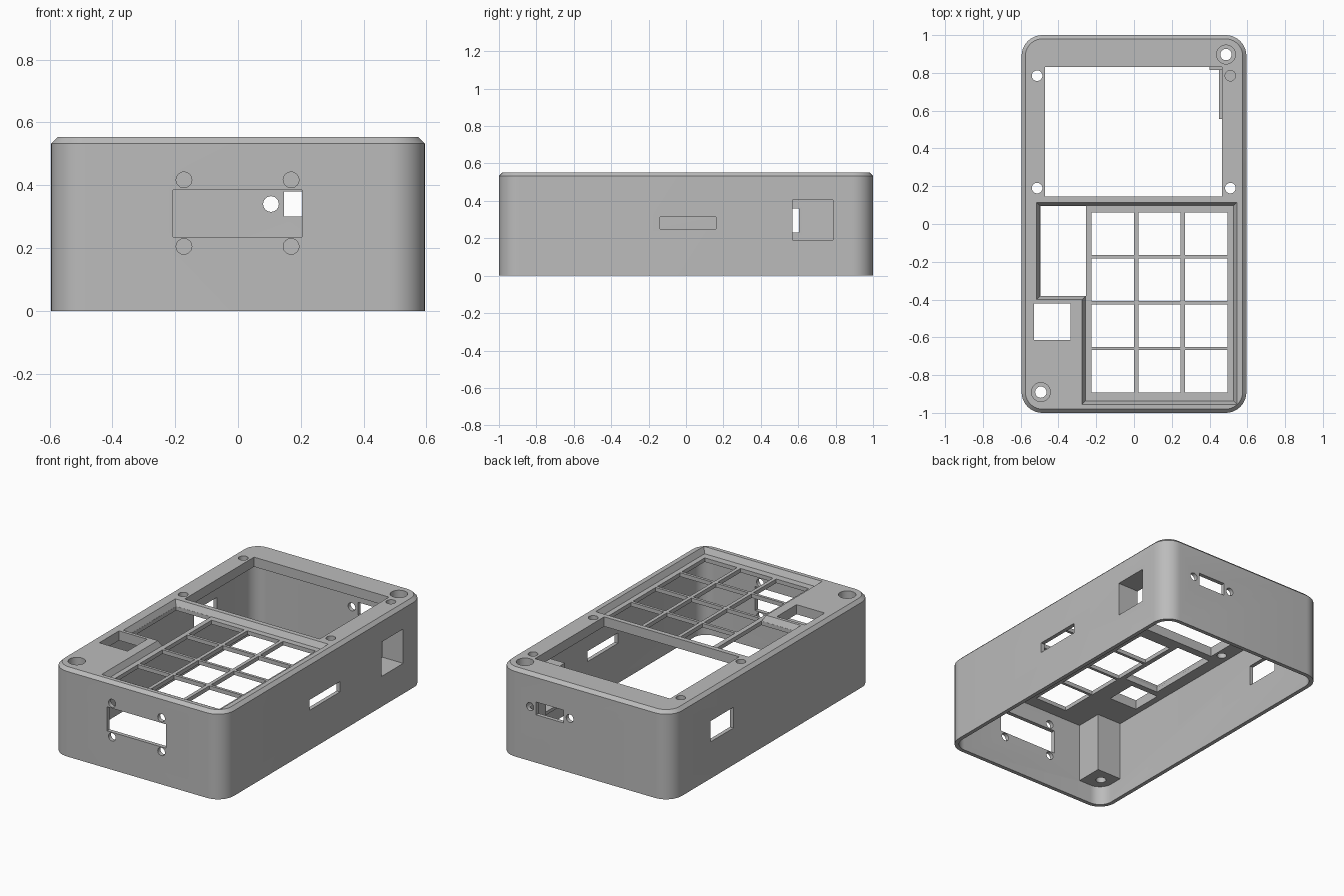
import bpy
import bmesh
from math import cos, sin, pi, radians

cube = bpy.data.objects.get("Cube")
if cube:
    bpy.data.objects.remove(cube, do_unlink=True)

HALF_X, HALF_Y, TOP = 0.595, 1.0, 0.553
WALL, PLATE, CHAMFER, RADIUS = 0.025, 0.06, 0.02, 0.11
UNDER = TOP - PLATE
FLOOR = TOP - 0.035

grey = bpy.data.materials.new("Plain grey plastic")
grey.use_nodes = True
grey.diffuse_color = (0.5, 0.5, 0.5, 1)
grey.node_tree.nodes["Principled BSDF"].inputs["Base Color"].default_value = (0.5, 0.5, 0.5, 1)


def loft(name, rings):
    """Closed solid through matching rings of 3D points."""
    bm = bmesh.new()
    loops = [[bm.verts.new(p) for p in ring] for ring in rings]
    n = len(loops[0])
    for a, b in zip(loops, loops[1:]):
        for i in range(n):
            j = (i + 1) % n
            bm.faces.new((a[i], a[j], b[j], b[i]))
    bm.faces.new(loops[0][::-1])
    bm.faces.new(loops[-1])
    bmesh.ops.recalc_face_normals(bm, faces=bm.faces)
    mesh = bpy.data.meshes.new(name)
    bm.to_mesh(mesh)
    bm.free()
    mesh.materials.append(grey)
    obj = bpy.data.objects.new(name, mesh)
    bpy.context.collection.objects.link(obj)
    return obj


def rounded_ring(inset, z, steps=10):
    r = RADIUS - inset
    cx, cy = HALF_X - RADIUS, HALF_Y - RADIUS
    ring = []
    for q, (sx, sy) in enumerate([(1, 1), (-1, 1), (-1, -1), (1, -1)]):
        for k in range(steps + 1):
            a = (q + k / steps) * pi / 2
            ring.append((sx * cx + r * cos(a), sy * cy + r * sin(a), z))
    return ring


def box(x0, x1, y0, y1, z0, z1):
    base = [(x0, y0), (x1, y0), (x1, y1), (x0, y1)]
    return loft("box_tool", [[(x, y, z) for x, y in base] for z in (z0, z1)])


def rod(x, y, z0, z1, r, n=32):
    angles = [2 * pi * k / n for k in range(n)]
    return loft("round_tool", [[(x + r * cos(a), y + r * sin(a), z) for a in angles]
                               for z in (z0, z1)])


def wall_rod(x, z, y0, y1, r, n=24):
    angles = [2 * pi * k / n for k in range(n)]
    return loft("round_tool", [[(x + r * cos(a), y, z + r * sin(a)) for a in angles]
                               for y in (y0, y1)])


def cut(target, tool):
    """Subtract the tool from the target and discard it."""
    mod = target.modifiers.new("cut", 'BOOLEAN')
    mod.operation = 'DIFFERENCE'
    mod.solver = 'EXACT'
    mod.object = tool
    bpy.ops.object.select_all(action='DESELECT')
    bpy.context.view_layer.objects.active = target
    target.select_set(True)
    bpy.ops.object.modifier_apply(modifier=mod.name)
    bpy.data.objects.remove(tool, do_unlink=True)


# Chamfered outer body
case = loft("enclosure_shell", [rounded_ring(0, 0), rounded_ring(0, TOP - CHAMFER),
                                rounded_ring(CHAMFER, TOP)])

# Inner cavity, leaving two screw posts and the side port block standing
cavity = loft("cavity_tool", [rounded_ring(WALL, -0.05), rounded_ring(WALL, UNDER)])
cut(cavity, box(0.40, 0.8, 0.815, 1.2, 0.12, 0.7))
cut(cavity, box(-0.8, -0.40, -1.2, -0.805, 0.12, 0.7))
cut(cavity, box(0.45, 0.8, 0.555, 0.83, 0.17, 0.425))
cut(case, cavity)


# Sunken L-shaped keypad bed with sloping sides
def bed_ring(inset, z):
    d = inset
    return [(x, y, z) for x, y in [
        (-0.515 + d, 0.115 - d), (-0.515 + d, -0.40 + d), (-0.275 + d, -0.40 + d),
        (-0.275 + d, -0.955 + d), (0.545 - d, -0.955 + d), (0.545 - d, 0.115 - d)]]


cut(case, loft("bed_tool", [bed_ring(0.018, FLOOR), bed_ring(0, TOP), bed_ring(0, TOP + 0.05)]))

# Key windows
for col in range(3):
    for row in range(4):
        x, y = -0.225 + 0.2475 * col, 0.06 - 0.2425 * row
        cut(case, box(x, x + 0.225, y - 0.225, y, 0.4, 0.7))

# Display, side panel and small square openings in the top
cut(case, box(-0.47, 0.465, 0.145, 0.83, UNDER - 0.02, 0.7))
cut(case, box(-0.496, -0.255, -0.381, 0.096, 0.4, 0.7))
cut(case, box(-0.53, -0.335, -0.615, -0.42, 0.4, 0.7))

# Display screw holes
for x in (-0.513, 0.51):
    for y in (0.19, 0.785):
        cut(case, rod(x, y, UNDER - 0.03, 0.7, 0.028))

# Counterbored case screws through the posts
for x, y in ((0.487, 0.897), (-0.493, -0.89)):
    cut(case, rod(x, y, TOP - 0.1, 0.7, 0.05))
    cut(case, rod(x, y, -0.1, 0.7, 0.03))

# Front connector and its four screws
cut(case, box(-0.207, 0.203, -1.1, -0.95, 0.235, 0.385))
for x in (-0.172, 0.169):
    for z in (0.205, 0.417):
        cut(case, wall_rod(x, z, -1.1, -0.95, 0.025))

# Back connector and its two screws
cut(case, box(0.147, 0.338, 0.95, 1.1, 0.30, 0.38))
for x in (0.105, 0.38):
    cut(case, wall_rod(x, 0.34, 0.95, 1.1, 0.025))

# Side slot, side port tunnel and opposite side window
cut(case, box(0.53, 0.7, -0.14, 0.16, 0.25, 0.315))
cut(case, box(0.43, 0.7, 0.57, 0.785, 0.19, 0.405))
cut(case, box(-0.7, -0.53, 0.38, 0.605, 0.23, 0.36))

# Smooth rounded corners, crisp edges elsewhere
bpy.ops.object.select_all(action='DESELECT')
bpy.context.view_layer.objects.active = case
case.select_set(True)
bpy.ops.object.shade_smooth_by_angle(angle=radians(30))
